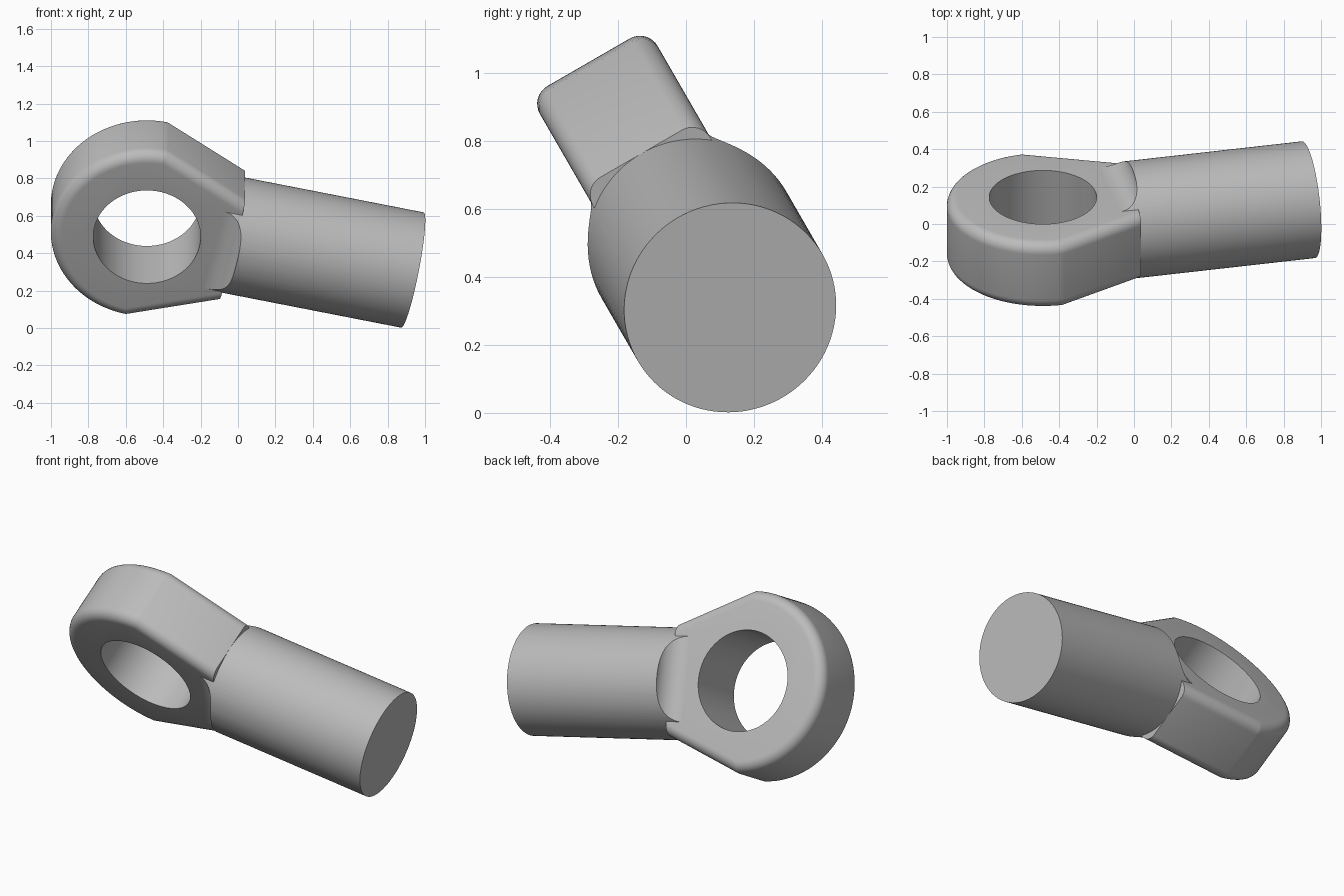
import bpy, bmesh
from math import pi, sin, cos, radians
from mathutils import Matrix

HOLE_R, HEAD_R, SHAFT_R = 0.287, 0.514, 0.314
HALF_T, FILLET = 0.2, 0.06        # head half thickness and edge rounding
HEAD_END, SHAFT_END = 0.468, 1.455
NECK = 0.37                       # where the shaft flares out of the head

if "Cube" in bpy.data.objects:
    bpy.data.objects.remove(bpy.data.objects["Cube"], do_unlink=True)

# One grey for the whole part
steel = bpy.data.materials.new("steel_grey")
steel.use_nodes = True
grey = (0.5, 0.5, 0.5, 1)
steel.diffuse_color = grey
steel.node_tree.nodes["Principled BSDF"].inputs["Base Color"].default_value = grey

# Local frame: x along the shaft, y across the head, z along the hole
frame = (Matrix.Translation((-0.487, -0.03, 0.587))
         @ Matrix.Rotation(radians(120), 4, 'X')
         @ Matrix.Rotation(radians(-12.7), 4, 'Z'))


def arc(cx, cy, r, start, end, n):
    angles = [start + (end - start) * i / n for i in range(n + 1)]
    return [(cx + r * cos(a), cy + r * sin(a)) for a in angles]


def prism(name, outline, half, turn=Matrix(), bevel=None):
    """Extrude an outline by +-half along z; optionally round its rim edges."""
    bm = bmesh.new()
    face = bm.faces.new([bm.verts.new((x, y, -half)) for x, y in outline])
    ext = bmesh.ops.extrude_face_region(bm, geom=[face])["geom"]
    top = [g for g in ext if isinstance(g, bmesh.types.BMVert)]
    bmesh.ops.translate(bm, verts=top, vec=(0, 0, 2 * half))
    bmesh.ops.recalc_face_normals(bm, faces=bm.faces)
    if bevel:
        rim = [e for e in bm.edges
               if abs(e.verts[0].co.z - e.verts[1].co.z) < 1e-5
               and min(v.co.x for v in e.verts) < HEAD_END - 0.01]
        bmesh.ops.bevel(bm, geom=rim, offset=bevel, offset_type='OFFSET',
                        segments=8, profile=0.5, affect='EDGES')
    bm.transform(turn)
    mesh = bpy.data.meshes.new(name)
    bm.to_mesh(mesh)
    bm.free()
    mesh.materials.append(steel)
    obj = bpy.data.objects.new(name, mesh)
    obj.matrix_world = frame
    bpy.context.collection.objects.link(obj)
    return obj


def activate(obj):
    bpy.ops.object.select_all(action='DESELECT')
    obj.select_set(True)
    bpy.context.view_layer.objects.active = obj


def cut(obj, tool, operation):
    activate(obj)
    mod = obj.modifiers.new("cut", 'BOOLEAN')
    mod.operation, mod.object, mod.solver = operation, tool, 'EXACT'
    bpy.ops.object.modifier_apply(modifier=mod.name)
    bpy.data.objects.remove(tool, do_unlink=True)


# Eye head: half round, tapering straight to the shaft, rounded rims
outline = arc(0, 0, HEAD_R, pi / 2, 3 * pi / 2, 64)
outline += [(HEAD_END, -SHAFT_R), (HEAD_END, SHAFT_R)]
head = prism("eye_head", outline, HALF_T, bevel=FILLET)
bore = prism("bore", arc(0, 0, HOLE_R, 0, 2 * pi, 96)[:-1], 1)
cut(head, bore, 'DIFFERENCE')

# Shaft: cylinder trimmed by a side profile with concave flares at the neck
length = SHAFT_END - NECK
lay = Matrix.Translation((NECK + length / 2, 0, 0)) @ Matrix.Rotation(pi / 2, 4, 'Y')
shaft = prism("shaft", arc(0, 0, SHAFT_R, 0, 2 * pi, 96)[:-1], length / 2, lay)
r = 0.12
flare = arc(NECK, HALF_T + r, r, -pi / 2, 0, 16)
upper = flare + [(NECK + r, 0.5), (2, 0.5)]
profile = upper + [(x, -y) for x, y in reversed(upper)]
trim = prism("neck_trim", profile, 0.5, Matrix.Rotation(pi / 2, 4, 'X'))
cut(shaft, trim, 'INTERSECT')

for part in (head, shaft):
    activate(part)
    bpy.ops.object.shade_smooth_by_angle(angle=radians(25))
